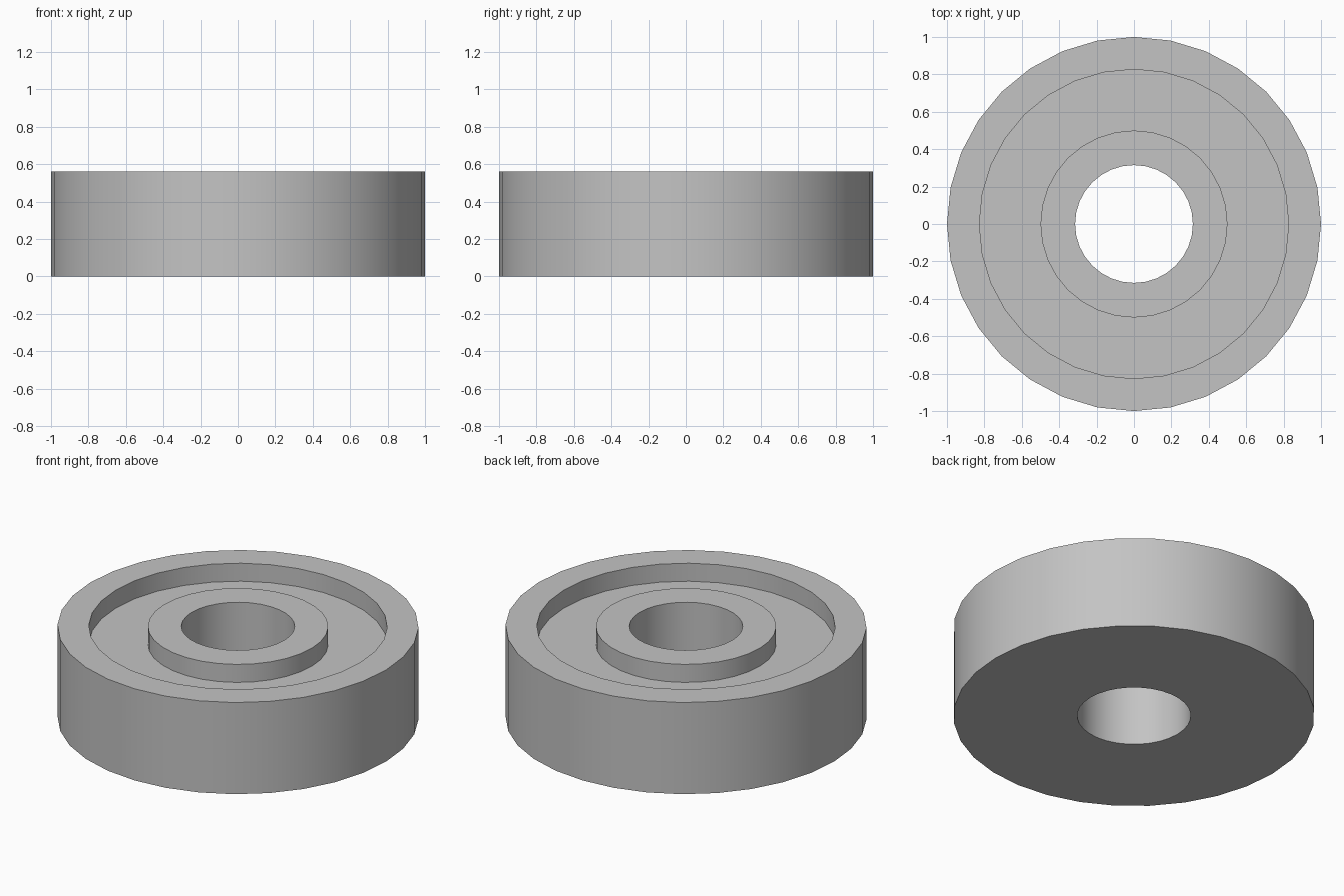
import bpy
import bmesh
import math

cube = bpy.data.objects.get("Cube")
if cube:
    bpy.data.objects.remove(cube, do_unlink=True)

SIDES = 32
HEIGHT = 0.56
FLOOR = 0.45

# Plain metal colour
grey = bpy.data.materials.new("metal_grey")
grey.use_nodes = True
colour = (0.55, 0.55, 0.55, 1)
grey.diffuse_color = colour
grey.node_tree.nodes["Principled BSDF"].inputs["Base Color"].default_value = colour


def lathe(name, profile):
    """Spin a closed (radius, z) profile around the z axis."""
    bm = bmesh.new()
    rings = []
    for i in range(SIDES):
        a = 2 * math.pi * i / SIDES
        rings.append([bm.verts.new((r * math.cos(a), r * math.sin(a), z)) for r, z in profile])
    n = len(profile)
    for i in range(SIDES):
        here, there = rings[i], rings[(i + 1) % SIDES]
        for j in range(n):
            k = (j + 1) % n
            bm.faces.new((here[j], there[j], there[k], here[k]))
    bmesh.ops.recalc_face_normals(bm, faces=bm.faces)
    mesh = bpy.data.meshes.new(name)
    bm.to_mesh(mesh)
    bm.free()
    obj = bpy.data.objects.new(name, mesh)
    bpy.context.collection.objects.link(obj)
    mesh.materials.append(grey)
    bpy.ops.object.select_all(action='DESELECT')
    obj.select_set(True)
    bpy.context.view_layer.objects.active = obj
    bpy.ops.object.shade_smooth_by_angle(angle=math.radians(30))
    return obj


# Ring body: bore, raised hub, recessed floor, raised rim and flat underside
lathe("bearing_ring", [
    (0.315, 0), (1, 0), (1, HEIGHT), (0.827, HEIGHT), (0.827, FLOOR),
    (0.5, FLOOR), (0.5, HEIGHT), (0.315, HEIGHT),
])
